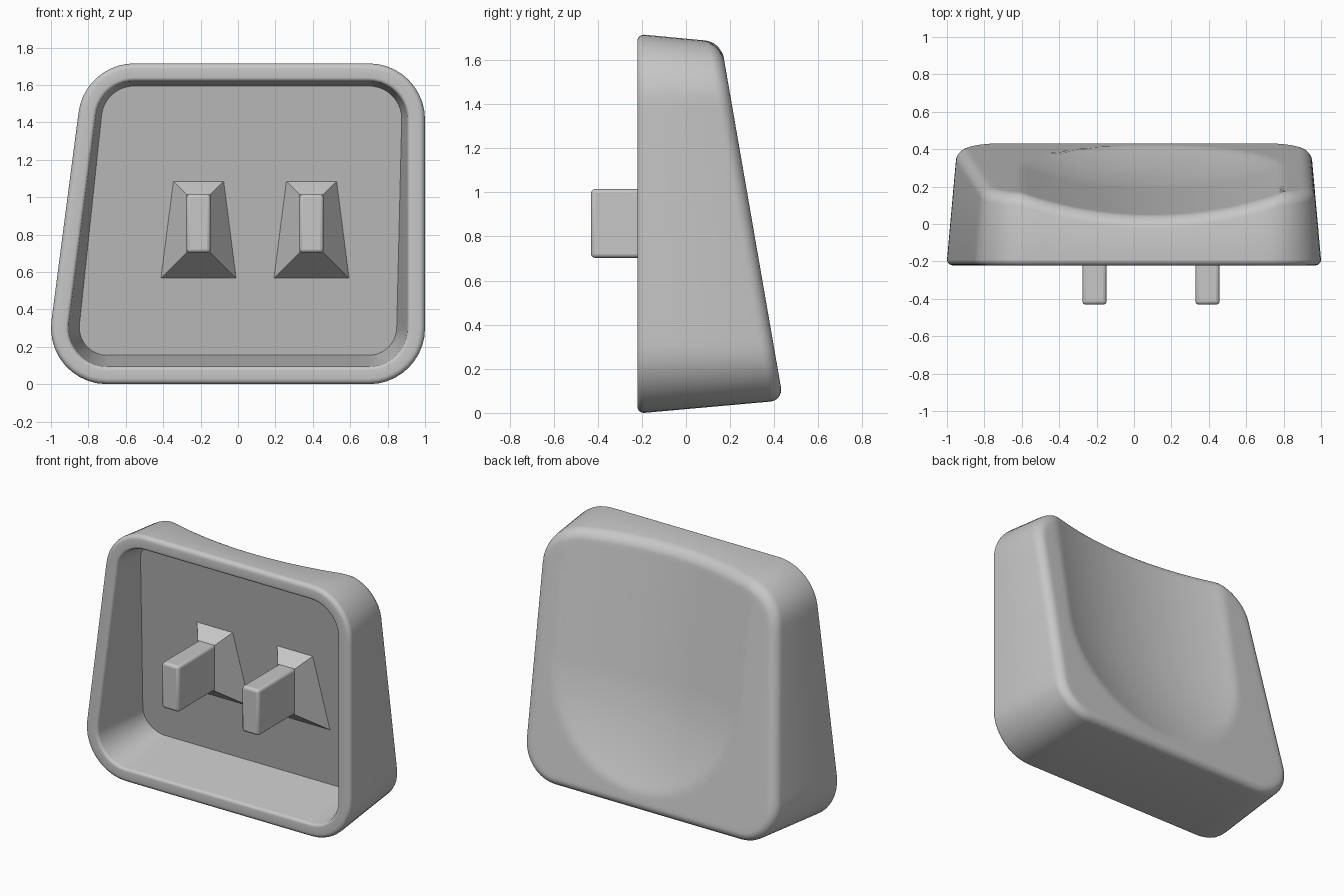
import bpy, bmesh, math
from mathutils import Vector

if "Cube" in bpy.data.objects:
    bpy.data.objects.remove(bpy.data.objects["Cube"])

grey = bpy.data.materials.new("plain grey")
grey.use_nodes = True
COLOR = (0.57, 0.57, 0.57, 1)
grey.diffuse_color = COLOR
grey.node_tree.nodes["Principled BSDF"].inputs["Base Color"].default_value = COLOR

FRONT = -0.221      # plane of the open front rim
RADIUS = 0.3        # corner radius of the outline
CORNERS = [Vector(c) for c in ((-0.7, 0.3), (0.7, 0.3), (0.7, 1.415), (-0.555, 1.415))]


def finish(bm, name, angle):
    bmesh.ops.recalc_face_normals(bm, faces=bm.faces[:])
    mesh = bpy.data.meshes.new(name)
    bm.to_mesh(mesh)
    bm.free()
    mesh.materials.append(grey)
    ob = bpy.data.objects.new(name, mesh)
    bpy.context.scene.collection.objects.link(ob)
    bpy.ops.object.select_all(action="DESELECT")
    ob.select_set(True)
    bpy.context.view_layer.objects.active = ob
    bpy.ops.object.shade_smooth_by_angle(angle=math.radians(angle))
    return ob


def outline_samples(side_steps=26, arc_steps=10):
    """Points on the inner quad paired with outward normals."""
    samples = []
    for i, c in enumerate(CORNERS):
        before, after = CORNERS[i - 1], CORNERS[(i + 1) % 4]
        d_in, d_out = c - before, after - c
        a = math.atan2(-d_in.x, d_in.y)
        turn = (math.atan2(-d_out.x, d_out.y) - a) % math.tau
        for k in range(arc_steps + 1):
            t = a + turn * k / arc_steps
            normal = Vector((math.cos(t), math.sin(t)))
            samples.append((c, normal))
        for k in range(1, side_steps):
            samples.append((c.lerp(after, k / side_steps), normal))
    return samples


def back_plane(x, z):
    return 0.173 + (1.6 - z) * 0.1735


def floor_plane(x, z):
    return back_plane(x, z) - 0.21


def back_surface(x, z, width=0.695, depth=0.118):
    """Tilted back with a finger dish: a trough ending in a rounded bowl."""
    ball = (width ** 2 + depth ** 2) / (2 * depth)
    rho2 = (x - 0.095) ** 2 + max(0, 0.87 - z) ** 2
    sag = math.sqrt(max(0, ball ** 2 - rho2)) - (ball - depth)
    return back_plane(x, z) - max(0, sag)


SAMPLES = outline_samples()


def ring(inset, height, taper):
    """One loop of the outline, inset further as it gets deeper."""
    points = []
    for p, n in SAMPLES:
        y = FRONT
        for _ in range(6):
            q = p + n * (RADIUS - inset - taper * (y - FRONT))
            y = height(q.x, q.y)
        points.append(Vector((q.x, y, q.y)))
    return points


# Shell: cavity floor, cavity wall, front rim, outer wall, rounded edge, dished back
rings = [ring(0.095, floor_plane, 0.138)]
quarter = [math.pi / 2 * k / 5 for k in range(6)]
for t in quarter:
    rings.append(ring(0.095 - 0.02 * (1 - math.cos(t)),
                      lambda x, z: FRONT + 0.02 * (1 - math.sin(t)), 0))
for t in reversed(quarter):
    rings.append(ring(0.03 * (1 - math.cos(t)),
                      lambda x, z: FRONT + 0.03 * (1 - math.sin(t)), 0))
EDGE = 0.06
for k in range(9):
    t = math.pi / 2 * k / 8
    rings.append(ring(EDGE * (1 - math.cos(t)),
                      lambda x, z: back_surface(x, z) - EDGE * (1 - math.sin(t)), 0.085))
rim, middle, cap_steps = rings[-1], Vector((0.05, 0, 0.85)), 30
for k in range(1, cap_steps):
    loop = []
    for v in rim:
        q = v.lerp(middle, k / cap_steps)
        loop.append(Vector((q.x, back_surface(q.x, q.z), q.z)))
    rings.append(loop)

bm = bmesh.new()
loops = [[bm.verts.new(v) for v in r] for r in rings]
count = len(SAMPLES)
for a, b in zip(loops, loops[1:]):
    for i in range(count):
        j = (i + 1) % count
        bm.faces.new((a[i], a[j], b[j], b[i]))
bm.faces.new(loops[0])
tip = bm.verts.new((middle.x, back_surface(middle.x, middle.z), middle.z))
for i in range(count):
    bm.faces.new((loops[-1][i], loops[-1][(i + 1) % count], tip))
finish(bm, "cap_shell", 32)

# Two mounting prongs, each with a flared foot on the cavity floor
HALF_W, LOW, HIGH = 0.0645, 0.703, 1.015
FOOT, FLARE = -0.042, 0.74
for side, cx in (("right", -0.211), ("left", 0.393)):
    bm = bmesh.new()
    bmesh.ops.create_cube(bm, size=1)
    for v in bm.verts:
        v.co = Vector((cx + v.co.x * 2 * HALF_W,
                       -0.431 if v.co.y < 0 else 0.04,
                       LOW if v.co.z < 0 else HIGH))
    prong = finish(bm, side + "_prong", 35)
    bevel = prong.modifiers.new("rounded edges", "BEVEL")
    bevel.width, bevel.segments = 0.018, 3

    bm = bmesh.new()
    bmesh.ops.create_cube(bm, size=1)
    for v in bm.verts:
        sx = 1 if v.co.x > 0 else -1
        up, deep = v.co.z > 0, v.co.y > 0
        run = (0.1 if up else 0.19) if deep else 0
        z = (HIGH if up else LOW) + FLARE * run * (1 if up else -1)
        v.co = Vector((cx + sx * (HALF_W + FLARE * run), FOOT + run, z))
    finish(bm, side + "_prong_foot", 10)
